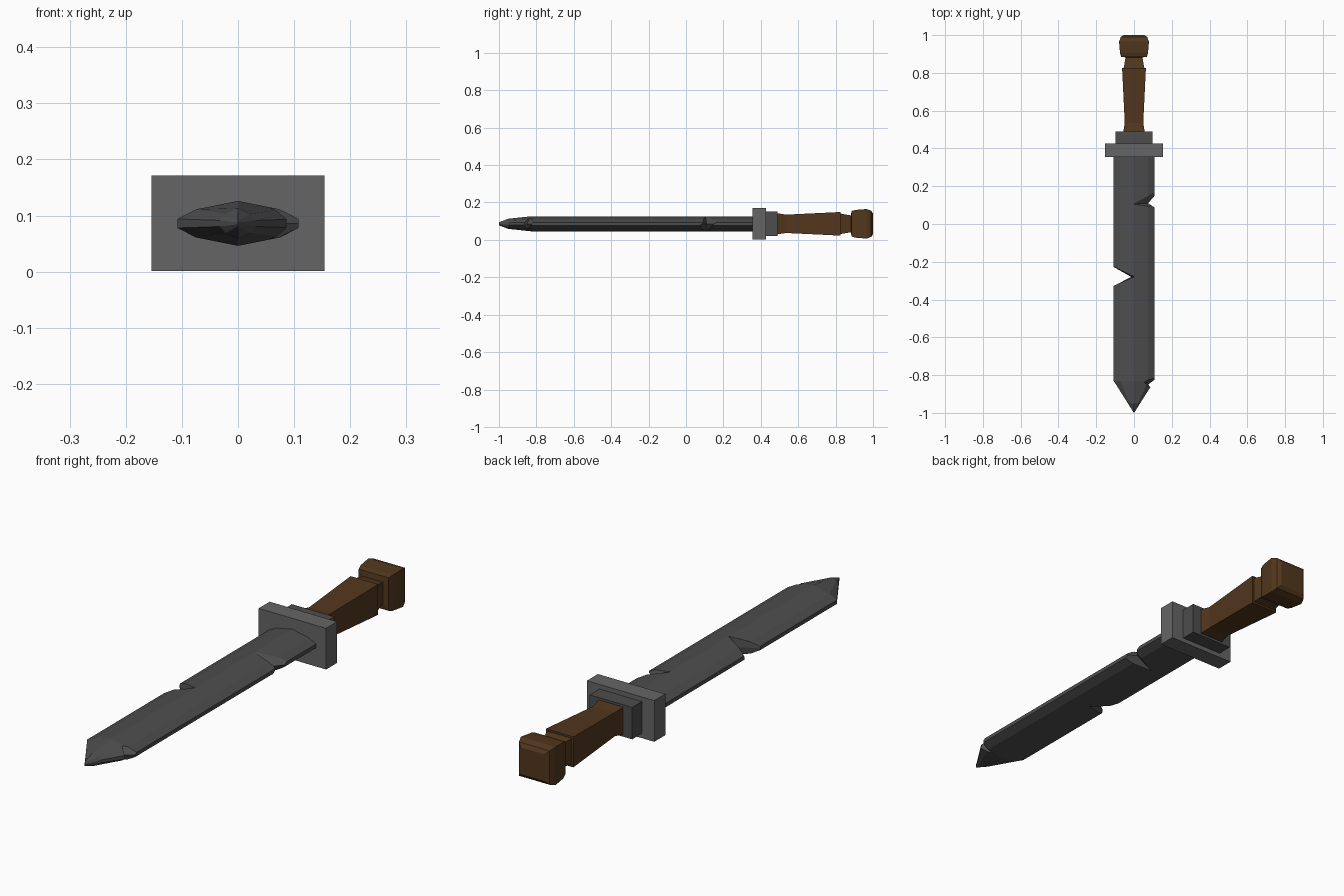
import bpy, bmesh

if "Cube" in bpy.data.objects:
    bpy.data.objects.remove(bpy.data.objects["Cube"])

CZ = 0.086  # height of the long axis


def material(name, rgb):
    m = bpy.data.materials.new(name)
    m.diffuse_color = (*rgb, 1)
    m.use_nodes = True
    m.node_tree.nodes["Principled BSDF"].inputs["Base Color"].default_value = m.diffuse_color
    return m


def loft(name, rings, mat=None):
    """Skin a list of equal-length closed rings of 3D points and cap the ends."""
    bm = bmesh.new()
    loops = [[bm.verts.new(p) for p in ring] for ring in rings]
    n = len(loops[0])
    for a, b in zip(loops, loops[1:]):
        for i in range(n):
            j = (i + 1) % n
            bm.faces.new((a[i], a[j], b[j], b[i]))
    bm.faces.new(loops[0])
    bm.faces.new(loops[-1])
    bmesh.ops.recalc_face_normals(bm, faces=bm.faces)
    me = bpy.data.meshes.new(name)
    bm.to_mesh(me)
    bm.free()
    ob = bpy.data.objects.new(name, me)
    bpy.context.collection.objects.link(ob)
    if mat:
        me.materials.append(mat)
    return ob


def square(y, hx, hz):
    return [(sx * hx, y, CZ + sz * hz) for sx, sz in ((-1, -1), (1, -1), (1, 1), (-1, 1))]


steel = material("steel", (0.075, 0.075, 0.075))
guard_grey = material("guard_grey", (0.13, 0.13, 0.13))
wood = material("wood", (0.085, 0.038, 0.012))

# Blade: faceted lens section, tapering to the point
half = [(0, 0.040), (0.075, 0.025), (0.108, 0.008)]
section = half + [(x, -z) for x, z in reversed(half)]
section += [(-x, z) for x, z in reversed(section[1:-1])]
stations = [(0.40, 1, 1), (-0.83, 1, 1), (-0.95, 0.295, 0.68), (-1.0, 0.005, 0.2)]
blade = loft("blade", [[(x * sx, y, CZ + z * sz) for x, z in section]
                       for y, sx, sz in stations], steel)

# Notches: (mouth top, mouth bottom, apex at the middle, apex at the faces)
notches = [
    ((0.14, 0.185), (0.14, 0.065), (0.075, 0.11), (-0.005, 0.105)),
    ((-0.14, -0.209), (-0.14, -0.345), (-0.015, -0.28), (0.002, -0.28)),
    ((0.14, -0.80), (0.14, -0.925), (0.075, -0.85), (0.045, -0.83)),
]
for i, (m1, m2, mid, face) in enumerate(notches):
    rings = [[(x, y, CZ + z) for x, y in (m1, apex, m2)]
             for z, apex in ((-0.042, face), (0, mid), (0.042, face))]
    cutter = loft(f"notch_cutter_{i}", rings)
    cutter.hide_render = True
    cutter.hide_viewport = True
    mod = blade.modifiers.new(f"notch_{i}", 'BOOLEAN')
    mod.operation = 'DIFFERENCE'
    mod.solver = 'EXACT'
    mod.object = cutter

# Guard and collar blocks
loft("guard", [square(0.355, 0.154, 0.085), square(0.427, 0.154, 0.085)], guard_grey)
loft("collar", [square(0.42, 0.097, 0.066), square(0.49, 0.097, 0.066)], steel)

# Grip: square, flaring toward the pommel
loft("grip", [square(y, h, h) for y, h in
              ((0.485, 0.057), (0.535, 0.049), (0.825, 0.063))], wood)

# Neck and pommel
loft("pommel", [square(y, h, h) for y, h in
                ((0.82, 0.056), (0.84, 0.052), (0.882, 0.045), (0.885, 0.068),
                 (0.905, 0.074), (0.965, 0.079), (0.99, 0.070), (1.0, 0.055))], wood)
